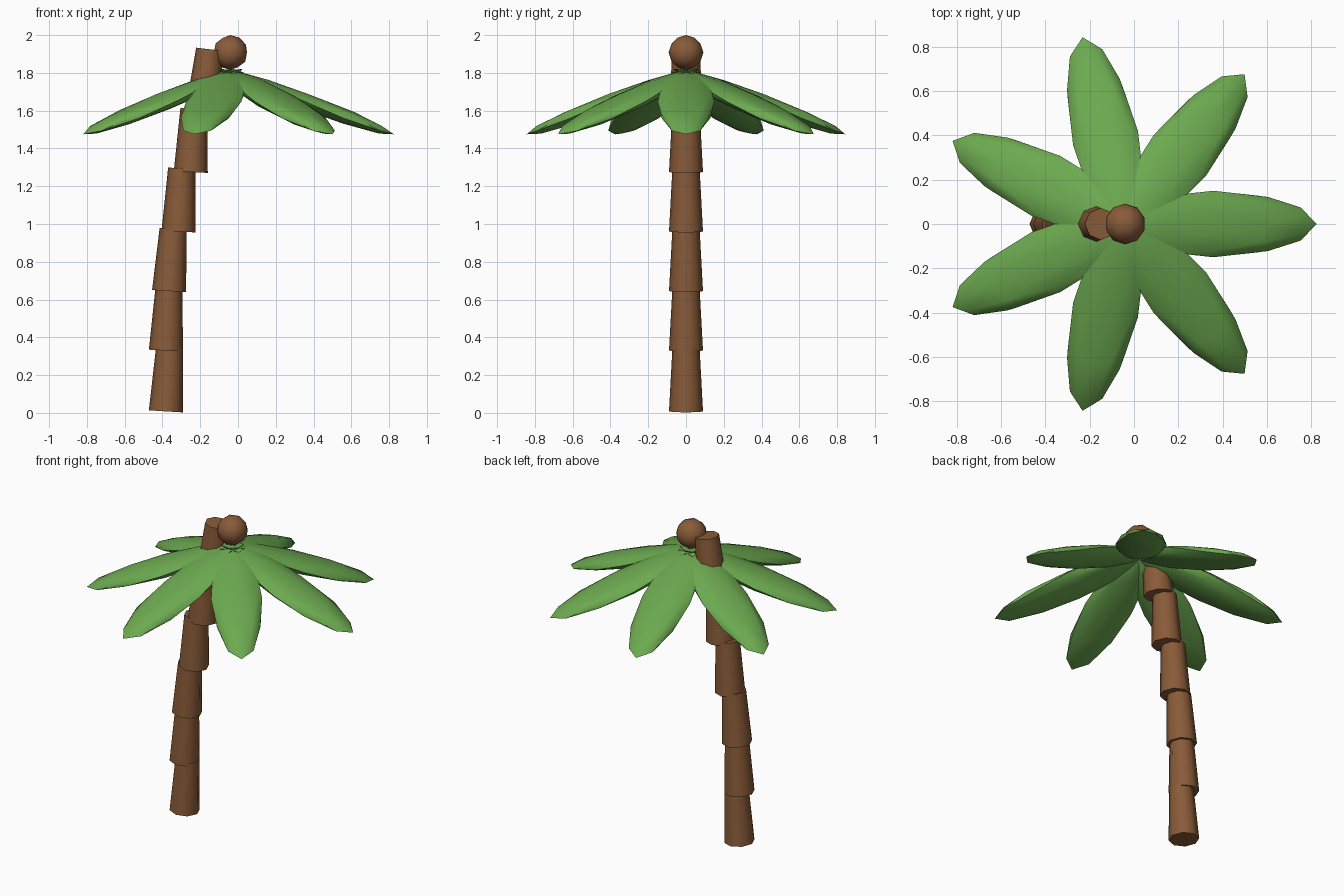
import bpy
import math
from mathutils import Matrix, Vector

cube = bpy.data.objects.get("Cube")
if cube:
    bpy.data.objects.remove(cube, do_unlink=True)


def make_material(name, rgb):
    mat = bpy.data.materials.new(name)
    mat.use_nodes = True
    mat.diffuse_color = (*rgb, 1)
    mat.node_tree.nodes["Principled BSDF"].inputs["Base Color"].default_value = (*rgb, 1)
    return mat


bark = make_material("bark brown", (0.25, 0.105, 0.04))
leaf_green = make_material("leaf green", (0.15, 0.40, 0.08))


def finish(name, mat, matrix):
    """Name, place, colour and smooth the newly added primitive."""
    obj = bpy.context.object
    obj.name = name
    obj.data.transform(matrix)
    obj.data.materials.append(mat)
    bpy.ops.object.shade_smooth_by_angle(angle=math.radians(50))
    return obj


# Trunk: stacked tapered sections, each as (bottom x, bottom z, top x, top z)
sections = [
    (-0.382, 0.008, -0.362, 0.345),
    (-0.382, 0.33, -0.365, 0.66),
    (-0.365, 0.645, -0.343, 0.975),
    (-0.315, 0.96, -0.298, 1.295),
    (-0.25, 1.275, -0.233, 1.61),
    (-0.19, 1.59, -0.150, 1.925),
]
for i, (x0, z0, x1, z1) in enumerate(sections, 1):
    base, top = Vector((x0, 0, z0)), Vector((x1, 0, z1))
    axis = top - base
    bpy.ops.mesh.primitive_cone_add(vertices=8, radius1=0.09, radius2=0.072,
                                    depth=axis.length)
    lean = Matrix.Rotation(math.atan2(axis.x, axis.z), 4, 'Y')
    finish(f"trunk_section_{i}", bark, Matrix.Translation((base + top) / 2) @ lean)

# Leaves: seven flattened, drooping ellipsoids around the crown
crown_x = -0.04
leaf_count = 7
root, tip = Vector((-0.07, 0, 1.82)), Vector((0.865, 0, 1.475))
span = tip - root
droop = math.atan2(-span.z, span.x)
for i in range(leaf_count):
    bpy.ops.mesh.primitive_ico_sphere_add(subdivisions=2, radius=1)
    point_out = Matrix.Rotation(math.pi / 2, 4, 'Y')
    stretch = Matrix.Diagonal((span.length / 2, 0.15, 0.045, 1))
    tilt = Matrix.Translation((root + tip) / 2) @ Matrix.Rotation(droop, 4, 'Y')
    turn = Matrix.Rotation(math.tau * i / leaf_count, 4, 'Z')
    finish(f"palm_leaf_{i + 1}", leaf_green,
           Matrix.Translation((crown_x, 0, 0)) @ turn @ tilt @ stretch @ point_out)

# Coconut on top of the crown
bpy.ops.mesh.primitive_ico_sphere_add(subdivisions=2, radius=0.092)
finish("coconut", bark, Matrix.Translation((crown_x, 0, 1.908)))
